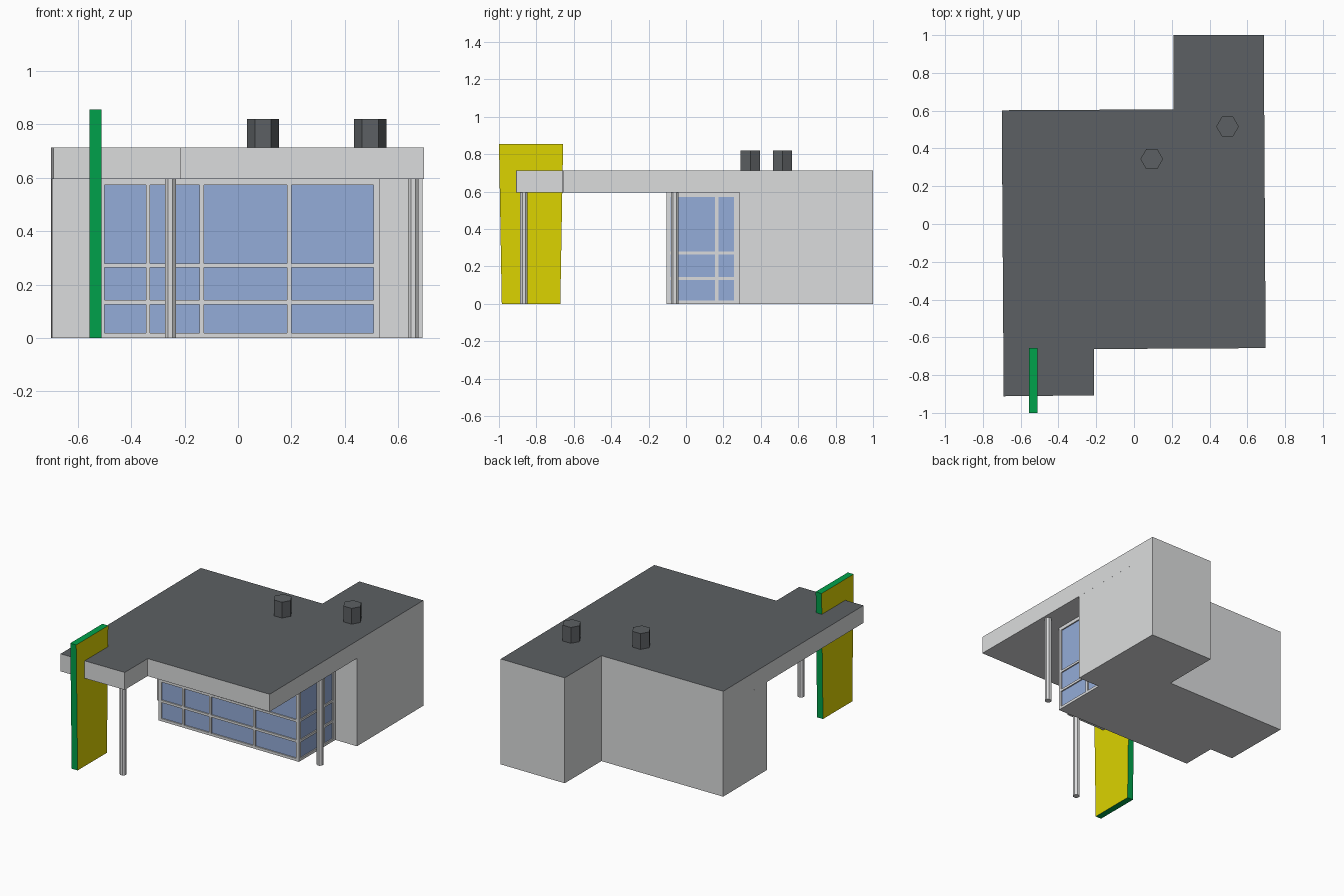
import bpy, bmesh, math

if "Cube" in bpy.data.objects:
    bpy.data.objects.remove(bpy.data.objects["Cube"])


def material(name, rgb):
    m = bpy.data.materials.new(name)
    lin = [((c / 255 + 0.055) / 1.055) ** 2.4 if c > 10 else c / 255 / 12.92 for c in rgb]
    m.diffuse_color = (*lin, 1)
    m.use_nodes = True
    m.node_tree.nodes["Principled BSDF"].inputs["Base Color"].default_value = m.diffuse_color
    return m


LIGHT = material("light grey", (219, 220, 221))
DARK = material("dark grey", (92, 96, 99))
GLASS = material("window blue", (148, 172, 216))
YELLOW = material("yellow", (220, 211, 0))
GREEN = material("green", (0, 162, 75))


def finish(bm, name, mats, rule=None):
    bmesh.ops.recalc_face_normals(bm, faces=bm.faces[:])
    bm.normal_update()
    for f in bm.faces:
        f.material_index = rule(f.normal) if rule else 0
    me = bpy.data.meshes.new(name)
    bm.to_mesh(me)
    bm.free()
    for m in mats:
        me.materials.append(m)
    ob = bpy.data.objects.new(name, me)
    bpy.context.collection.objects.link(ob)
    return ob


def prism(name, outline, z0, z1, mats, rule=None):
    bm = bmesh.new()
    base = bm.faces.new([bm.verts.new((x, y, z0)) for x, y in outline])
    ext = bmesh.ops.extrude_face_region(bm, geom=[base], use_keep_orig=True)
    for v in ext["geom"]:
        if isinstance(v, bmesh.types.BMVert):
            v.co.z = z1
    return finish(bm, name, mats, rule)


def box(name, x0, x1, y0, y1, z0, z1, mats, rule=None):
    return prism(name, [(x0, y0), (x1, y0), (x1, y1), (x0, y1)], z0, z1, mats, rule)


def post(name, x, y, r, z0, z1, n, mat, turn=0.0):
    pts = [(x + r * math.cos(turn + math.tau * i / n),
            y + r * math.sin(turn + math.tau * i / n)) for i in range(n)]
    return prism(name, pts, z0, z1, [mat])


# Roof slab: light edge and underside, dark top
prism("roof", [(-0.70, 0.602), (0.208, 0.607), (0.208, 1.0), (0.687, 1.0),
               (0.697, -0.657), (-0.213, -0.662), (-0.213, -0.907), (-0.69, -0.912)],
      0.595, 0.713, [LIGHT, DARK], lambda n: 1 if n.z > 0.5 else 0)

# Solid walls behind the glazed room
prism("walls", [(0.687, 1.0), (0.691, 0.285), (0.50, 0.285), (0.50, 0.13), (-0.697, 0.13),
                (-0.70, 0.602), (0.208, 0.607), (0.208, 1.0)],
      0, 0.595, [LIGHT])

# Glazed room: blue core with frame bars standing slightly proud
X0, X1, Y0, Y1, D = -0.522, 0.53, -0.105, 0.285, 0.008
box("window_glass", X0 + D, X1 - D, Y0 + D, Y1, 0, 0.595, [GLASS, LIGHT],
    lambda n: 1 if n.z < -0.5 else 0)
rows = [(0, 0.018), (0.126, 0.142), (0.264, 0.279), (0.572, 0.595)]
cols = [(X0, -0.500), (-0.345, -0.330), (-0.145, -0.127), (0.184, 0.201), (0.507, X1)]
side_bars = [(Y0 + D, -0.082), (0.156, 0.175), (0.257, Y1)]
left_bars = [(Y0 + D, -0.082), (0.108, 0.13)]
for i, (a, b) in enumerate(cols):
    box(f"front_mullion_{i}", a, b, Y0, Y0 + D, 0, 0.595, [LIGHT])
for i, (a, b) in enumerate(side_bars):
    box(f"right_mullion_{i}", X1 - D, X1, a, b, 0, 0.595, [LIGHT])
for i, (a, b) in enumerate(left_bars):
    box(f"left_mullion_{i}", X0, X0 + D, a, b, 0, 0.595, [LIGHT])
for i, (a, b) in enumerate(rows):
    for j in range(len(cols) - 1):
        box(f"front_rail_{i}_{j}", cols[j][1], cols[j + 1][0], Y0, Y0 + D, a, b, [LIGHT])
    for side, x, bars in (("right", X1 - D, side_bars), ("left", X0, left_bars)):
        for j in range(len(bars) - 1):
            box(f"{side}_rail_{i}_{j}", x, x + D, bars[j][1], bars[j + 1][0], a, b, [LIGHT])

# Roof columns
for i, (x, y) in enumerate([(-0.253, -0.867), (0.656, -0.06)]):
    post(f"column_{i}", x, y, 0.022, 0, 0.595, 8, LIGHT, math.pi / 8)

# Hexagonal roof vents
for i, (x, y) in enumerate([(0.094, 0.344), (0.495, 0.516)]):
    post(f"roof_vent_{i}", x, y, 0.06, 0.713, 0.82, 6, DARK)

# Tapered sign slab: yellow broad faces, green edges
bm = bmesh.new()
profile = [(-0.985, 0), (-0.672, 0), (-0.657, 0.855), (-1.0, 0.855)]
face = bm.faces.new([bm.verts.new((-0.555, y, z)) for y, z in profile])
ext = bmesh.ops.extrude_face_region(bm, geom=[face], use_keep_orig=True)
for v in ext["geom"]:
    if isinstance(v, bmesh.types.BMVert):
        v.co.x = -0.511
finish(bm, "sign_slab", [GREEN, YELLOW], lambda n: 1 if abs(n.x) > 0.5 else 0)
